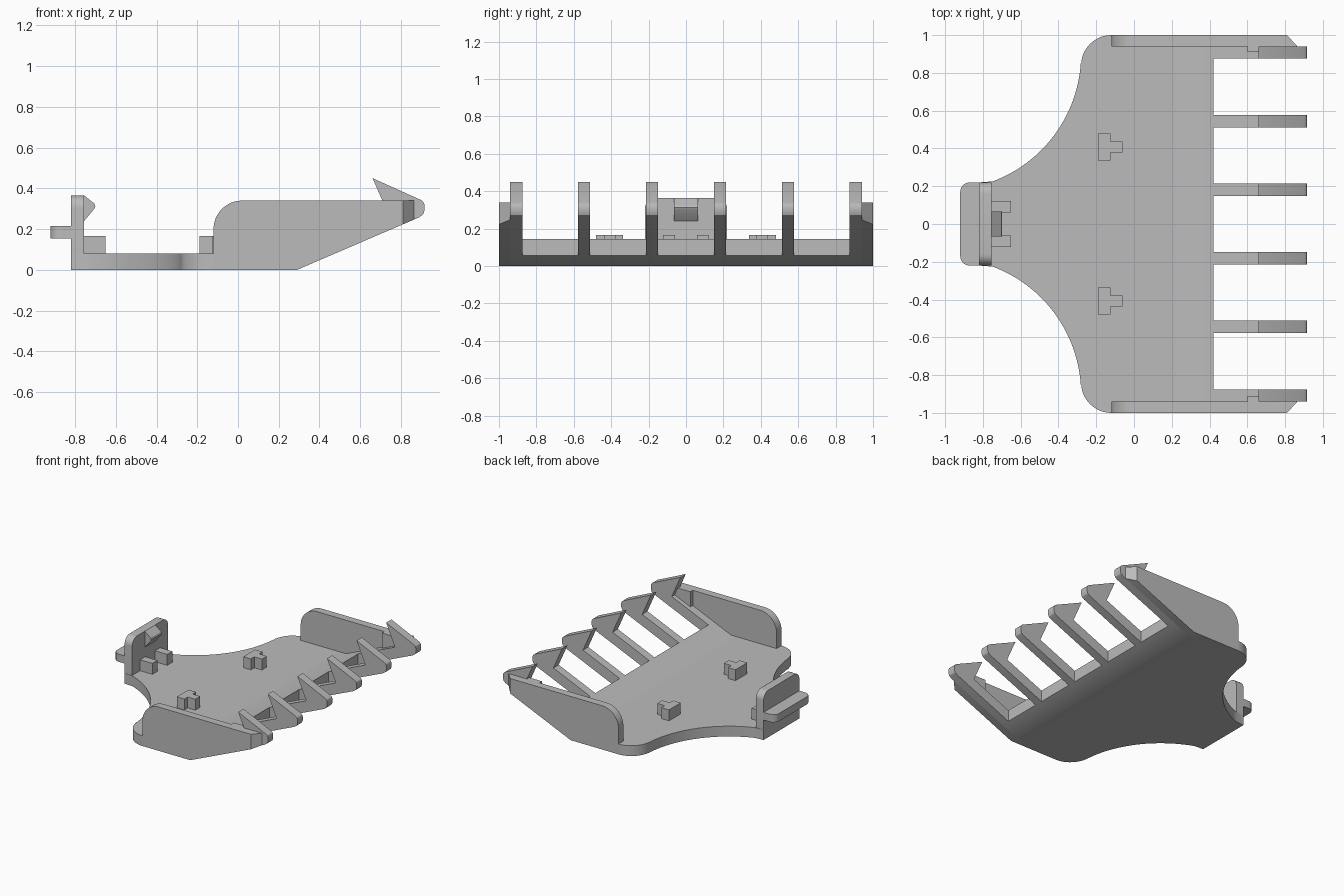
import bpy, bmesh
from math import cos, sin, radians
from mathutils import Vector

cube = bpy.data.objects.get("Cube")
if cube:
    bpy.data.objects.remove(cube, do_unlink=True)

grey = bpy.data.materials.new("plain grey")
grey.use_nodes = True
COLOR = (0.5, 0.5, 0.5, 1)
grey.diffuse_color = COLOR
grey.node_tree.nodes["Principled BSDF"].inputs["Base Color"].default_value = COLOR


def arc(cx, cy, r, start, end, steps=12):
    """Points along a circular arc, angles in degrees."""
    angles = [radians(start + (end - start) * i / steps) for i in range(steps + 1)]
    return [(cx + r * cos(a), cy + r * sin(a)) for a in angles]


def prism(name, points, low, high, axis):
    """Extrude a 2D profile along an axis: x takes (y, z), y takes (x, z), z takes (x, y)."""
    place = {"x": lambda p, d: (d, p[0], p[1]),
             "y": lambda p, d: (p[0], d, p[1]),
             "z": lambda p, d: (p[0], p[1], d)}[axis]
    bm = bmesh.new()
    face = bm.faces.new([bm.verts.new(place(p, low)) for p in points])
    new = bmesh.ops.extrude_face_region(bm, geom=[face])["geom"]
    shift = Vector(place((0, 0), high - low))
    bmesh.ops.translate(bm, verts=[v for v in new if isinstance(v, bmesh.types.BMVert)], vec=shift)
    bmesh.ops.recalc_face_normals(bm, faces=bm.faces)
    mesh = bpy.data.meshes.new(name)
    bm.to_mesh(mesh)
    bm.free()
    mesh.materials.append(grey)
    obj = bpy.data.objects.new(name, mesh)
    bpy.context.collection.objects.link(obj)
    bpy.ops.object.select_all(action="DESELECT")
    obj.select_set(True)
    bpy.context.view_layer.objects.active = obj
    bpy.ops.object.shade_smooth_by_angle(angle=radians(25))
    return obj


def box(name, x0, x1, y0, y1, z0, z1):
    return prism(name, [(x0, y0), (x1, y0), (x1, y1), (x0, y1)], z0, z1, "z")


T = 0.08       # floor thickness
EDGE = 0.94    # inner face of the side walls
BEND = 0.29    # underside starts to rise here
SLOPE = 0.43


def under(x):
    return SLOPE * (x - BEND)


def over(x):
    return T + SLOPE * (x - 0.27)


# Floor with flared, concave flanks
half = [(0.2, EDGE), (-0.12, EDGE)] + arc(-0.12, 0.84, 0.16, 90, 180)
half += arc(-1.0, 0.9, 0.72, -3, -69.5, 24) + [(-0.82, 0.22)]
prism("floor", half + [(x, -y) for x, y in reversed(half)], 0, T, "z")

# Rising lip that carries the prongs
prism("ramp", [(0.2, 0), (BEND, 0), (0.42, under(0.42)), (0.42, over(0.42)),
               (0.27, T), (0.2, T)], -EDGE, EDGE, "y")

# Barbed prongs
prong = [(0.42, under(0.42)), (0.89, under(0.89)), (0.908, 0.272), (0.915, 0.29),
         (0.915, 0.32), (0.91, 0.333), (0.9, 0.342), (0.66, 0.45),
         (0.735, over(0.735)), (0.42, over(0.42))]
for i in range(6):
    y = -0.9075 + i * 0.363
    prism(f"prong_{i + 1}", prong, y - 0.0325, y + 0.0325, "y")

# Side walls with a chamfered outer end, and a rib beside each outer prong
TIP = 0.865
wall = [(-0.12, 0), (BEND, 0), (TIP, under(TIP)), (TIP, 0.34)]
wall += arc(0.02, 0.2, 0.14, 90, 180)
for side, s in (("left", 1), ("right", -1)):
    # the front faces -y, so these walls are the back and front edges
    label = "back" if s > 0 else "front"
    obj = prism(f"{label}_wall", wall, s * EDGE, s, "y")
    for v in obj.data.vertices:
        if v.co.x > 0.8 and abs(v.co.y) > 0.99:
            v.co.x = 0.81
            if v.co.z < 0.3:
                v.co.z = under(0.81)
    y0, y1 = sorted((s * 0.91, s * EDGE))
    prism(f"{label}_wall_rib", [(0.6, over(0.6)), (TIP, over(TIP) - 0.02),
                                (TIP, 0.34), (0.6, 0.34)], y0, y1, "y")

# Upright end plate with rounded top corners
plate = [(-0.22, 0), (0.22, 0)] + arc(0.16, 0.305, 0.06, 0, 90, 8)
plate += arc(-0.16, 0.305, 0.06, 90, 180, 8)
prism("end_plate", plate, -0.82, -0.755, "x")

# Finger tab on the outside of the end plate
tab = [(-0.82, -0.22), (-0.82, 0.22)] + arc(-0.87, 0.17, 0.05, 90, 180, 8)
tab += arc(-0.87, -0.17, 0.05, 180, 270, 8)
prism("finger_tab", tab, 0.155, 0.215, "z")

# Latch wedge on the inside of the end plate
prism("latch", [(-0.755, 0.24), (-0.705, 0.3), (-0.7, 0.312), (-0.705, 0.325),
                (-0.755, 0.365)], -0.065, 0.065, "y")

# Support blocks and T-shaped posts standing on the floor
POST = 0.165
for label, s in (("back", 1), ("front", -1)):
    y0, y1 = sorted((s * 0.06, s * 0.123))
    box(f"{label}_support_block", -0.755, -0.65, y0, y1, T, POST)
    y = s * 0.408
    t_half = [(-0.19, 0.072), (-0.125, 0.072), (-0.125, 0.03), (-0.06, 0.03)]
    outline = [(x, y + d) for x, d in t_half] + [(x, y - d) for x, d in reversed(t_half)]
    prism(f"{label}_post", outline, T, POST, "z")
